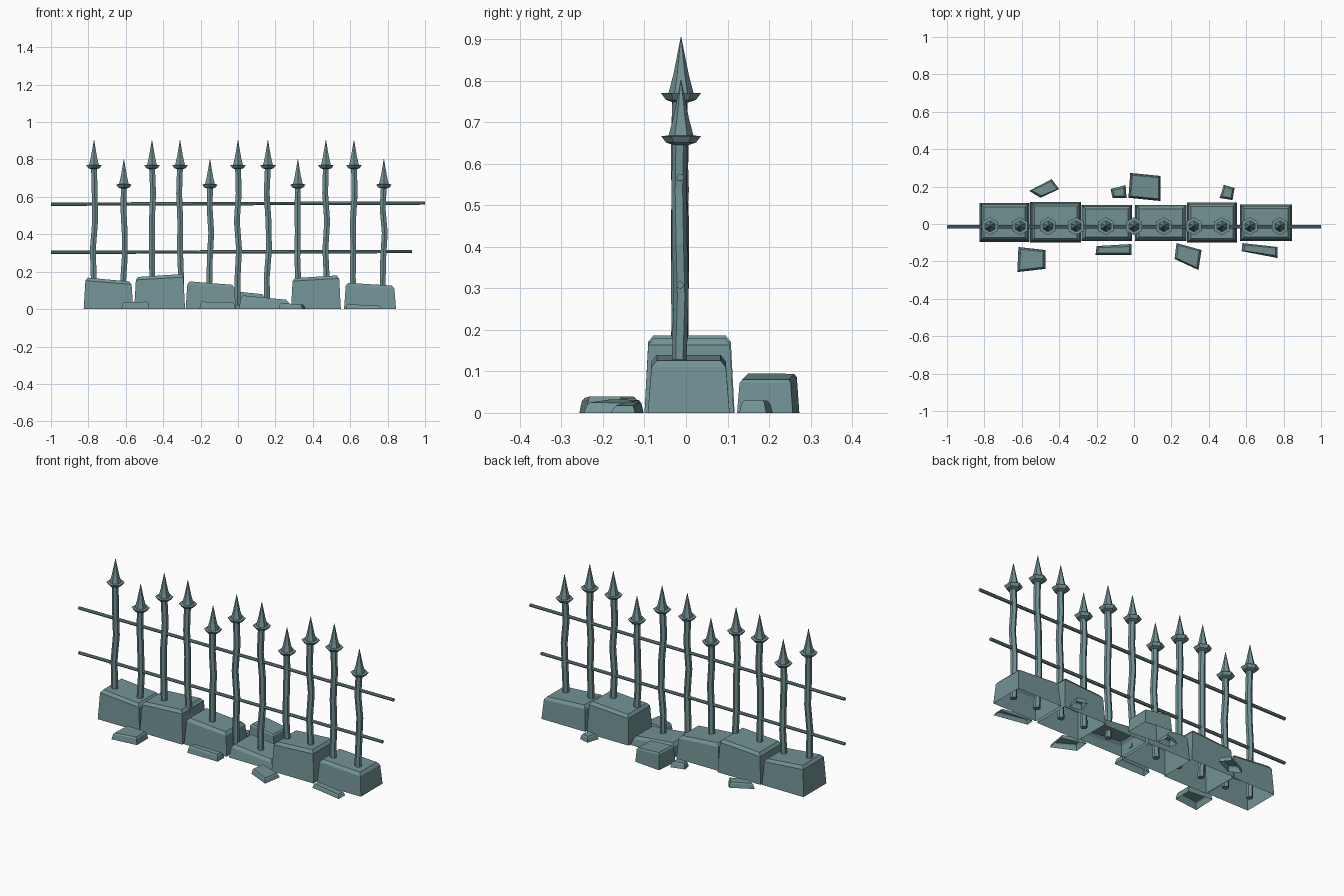
import bpy, bmesh, math, random
from mathutils import Vector

random.seed(4)
if "Cube" in bpy.data.objects:
    bpy.data.objects.remove(bpy.data.objects["Cube"], do_unlink=True)

# One blue-grey stone and iron colour
mat = bpy.data.materials.new("weathered teal grey")
mat.use_nodes = True
COLOUR = (0.17, 0.29, 0.30, 1)
mat.diffuse_color = COLOUR
mat.node_tree.nodes["Principled BSDF"].inputs["Base Color"].default_value = COLOUR


def loft(name, rings, cap_start, cap_end):
    """Skin a list of point rings into a flat-shaded object."""
    bm = bmesh.new()
    loops = [[bm.verts.new(p) for p in ring] for ring in rings]
    n = len(rings[0])
    for a, b in zip(loops, loops[1:]):
        for i in range(n):
            j = (i + 1) % n
            bm.faces.new((a[i], a[j], b[j], b[i]))
    if cap_start:
        bm.faces.new(loops[0][::-1])
    if cap_end:
        bm.faces.new(loops[-1])
    mesh = bpy.data.meshes.new(name)
    bm.to_mesh(mesh)
    bm.free()
    mesh.materials.append(mat)
    obj = bpy.data.objects.new(name, mesh)
    bpy.context.collection.objects.link(obj)
    return obj


def hexagon(centre, radius, z):
    return [Vector((centre[0] + radius * math.sin(-k * math.tau / 6),
                    centre[1] + radius * math.cos(k * math.tau / 6), z))
            for k in range(6)]


def stone(name, corners, h_left, h_right, taper, chamfer):
    """Hollow-bottomed tapered stone with chamfered, sloping top."""
    cx = sum(p[0] for p in corners) / 4
    cy = sum(p[1] for p in corners) / 4
    x0, x1 = min(p[0] for p in corners), max(p[0] for p in corners)
    y0, y1 = min(p[1] for p in corners), max(p[1] for p in corners)

    def ring(inset, drop, flat=False):
        fx, fy = 1 - 2 * inset / (x1 - x0), 1 - 2 * inset / (y1 - y0)
        points = []
        for x, y in corners:
            t = (x - x0) / (x1 - x0)
            z = 0 if flat else h_left + (h_right - h_left) * t - drop
            points.append((cx + (x - cx) * fx, cy + (y - cy) * fy, z))
        return points

    return loft(name, [ring(0, 0, True), ring(taper, chamfer),
                       ring(taper + chamfer * 0.8, 0)], False, True)


# Row of foundation blocks: x range, y range, left and right height
blocks = [(-0.825, -0.56, -0.095, 0.112, 0.168, 0.148),
          (-0.555, -0.283, -0.10, 0.117, 0.172, 0.187),
          (-0.28, -0.01, -0.09, 0.102, 0.148, 0.130),
          (0.005, 0.28, -0.09, 0.102, 0.073, 0.050),
          (0.283, 0.55, -0.10, 0.115, 0.166, 0.180),
          (0.567, 0.845, -0.092, 0.105, 0.140, 0.126)]
for i, (xa, xb, ya, yb, hl, hr) in enumerate(blocks):
    stone(f"foundation_block_{i + 1}", [(xa, ya), (xb, ya), (xb, yb), (xa, yb)],
          hl, hr, 0.009, 0.016)

# Loose rubble in front and behind, counterclockwise outlines
rubble = [([(-.50, .14), (-.40, .187), (-.44, .24), (-.56, .177)], .03, .03),
          ([(-.115, .14), (-.04, .14), (-.045, .208), (-.125, .187)], .03, .03),
          ([(-.03, .14), (.142, .123), (.142, .257), (-.02, .273)], .095, .08),
          ([(.458, .139), (.527, .128), (.538, .193), (.48, .209)], .03, .03),
          ([(-.624, -.257), (-.474, -.24), (-.474, -.139), (-.618, -.123)], .036, .04),
          ([(-.206, -.166), (-.013, -.166), (-.013, -.107), (-.20, -.118)], .04, .034),
          ([(.217, -.187), (.345, -.246), (.361, -.139), (.227, -.102)], .032, .024),
          ([(.575, -.145), (.768, -.182), (.768, -.123), (.58, -.102)], .026, .018)]
for i, (outline, hl, hr) in enumerate(rubble):
    stone(f"rubble_{i + 1}", outline, hl, hr, 0.006, 0.008)

# Bent pickets with spear heads; some are shorter
Y = -0.012
picket_x = [-0.77, -0.61, -0.46, -0.31, -0.15, 0, 0.16, 0.32, 0.47, 0.62, 0.78]
for i, x in enumerate(picket_x):
    collar = 0.665 if i % 3 == 1 else 0.768
    rings = []
    for k in range(6):
        t = k / 5
        bend = 0 if k == 5 else 0.007
        centre = (x + random.uniform(-bend, bend),
                  Y - 0.003 + random.uniform(-bend, bend) * 0.6)
        rings.append(hexagon(centre, 0.018, 0.02 + (collar - 0.02) * t))
    loft(f"picket_{i + 1}", rings, True, True)
    # Head: flared collar, then concave spike
    profile = [(0.018, -0.02), (0.036, -0.014), (0.048, 0.002), (0.030, 0.003),
               (0.019, 0.045), (0.010, 0.09), (0.0008, 0.137)]
    loft(f"spear_head_{i + 1}",
         [hexagon((x, Y), r, collar + dz) for r, dz in profile], True, True)

# Two thin horizontal rails
for name, xb, za, zb in (("upper_rail", 1.0, 0.561, 0.567),
                         ("lower_rail", 0.93, 0.304, 0.308)):
    rings = []
    for x, z in ((-1.0, za), (xb, zb)):
        rings.append([(x, -0.014 + 0.009 * math.cos(k * math.tau / 8),
                       z + 0.009 * math.sin(k * math.tau / 8)) for k in range(8)])
    loft(name, rings, True, True)
